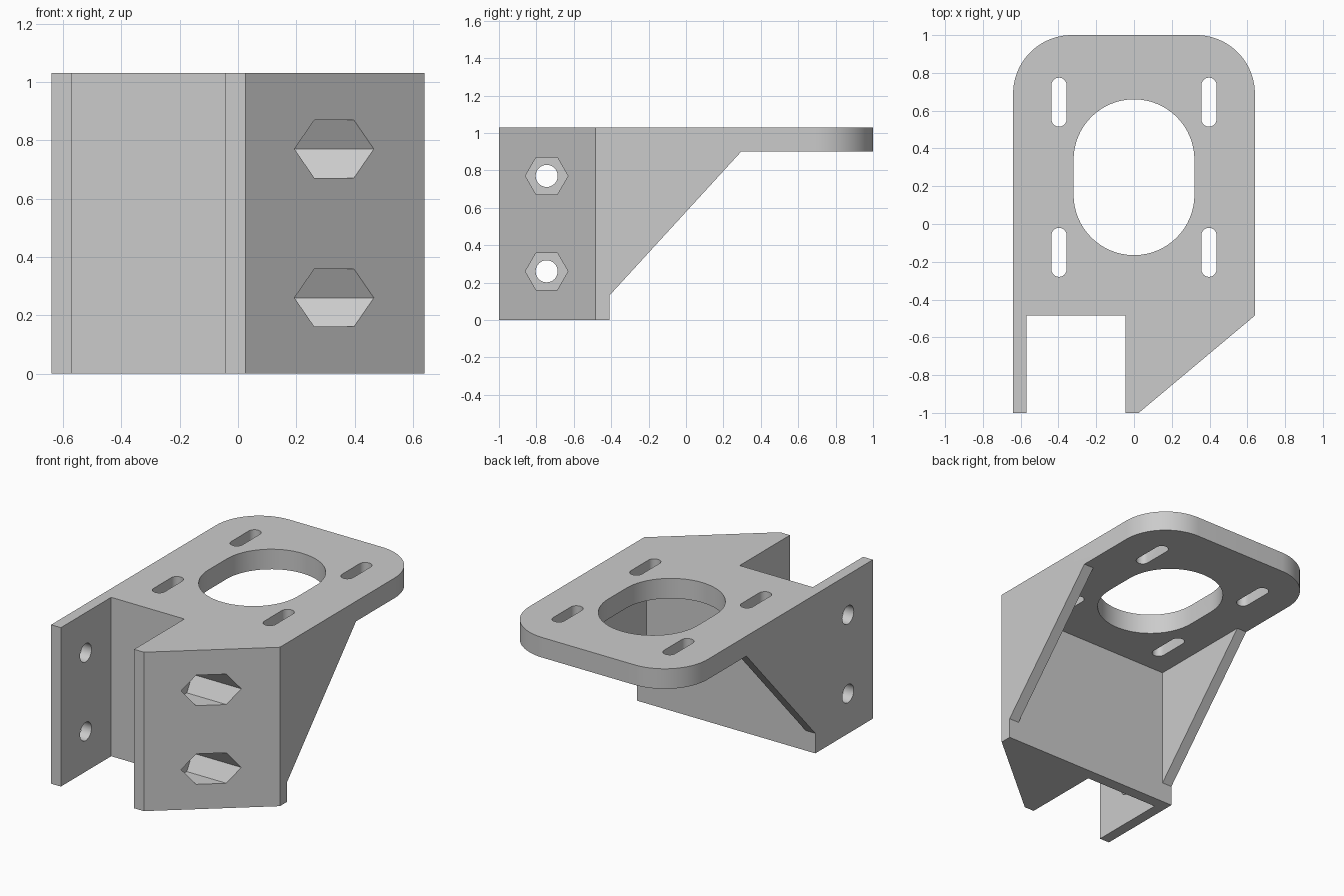
import bpy, bmesh
from math import pi, cos, sin, radians
from mathutils import Vector

cube = bpy.data.objects.get("Cube")
if cube:
    bpy.data.objects.remove(cube, do_unlink=True)

grey = bpy.data.materials.new("light grey")
grey.use_nodes = True
grey.diffuse_color = (0.6, 0.6, 0.6, 1)
grey.node_tree.nodes["Principled BSDF"].inputs["Base Color"].default_value = (0.6, 0.6, 0.6, 1)


def prism(name, outline, axis, start, end):
    """Extrude a 2D outline along z (outline in x, y) or x (outline in y, z)."""
    bm = bmesh.new()
    if axis == "z":
        points = [Vector((a, b, start)) for a, b in outline]
        move = Vector((0, 0, end - start))
    else:
        points = [Vector((start, a, b)) for a, b in outline]
        move = Vector((end - start, 0, 0))
    face = bm.faces.new([bm.verts.new(p) for p in points])
    new = bmesh.ops.extrude_face_region(bm, geom=[face])["geom"]
    bmesh.ops.translate(bm, vec=move, verts=[v for v in new if isinstance(v, bmesh.types.BMVert)])
    bmesh.ops.recalc_face_normals(bm, faces=bm.faces)
    mesh = bpy.data.meshes.new(name)
    bm.to_mesh(mesh)
    bm.free()
    mesh.materials.append(grey)
    obj = bpy.data.objects.new(name, mesh)
    bpy.context.collection.objects.link(obj)
    return obj


def arc(cx, cy, r, a0, a1, n):
    return [(cx + r * cos(a0 + (a1 - a0) * i / n), cy + r * sin(a0 + (a1 - a0) * i / n))
            for i in range(n + 1)]


def slot(cx, low, high, r, n):
    return arc(cx, high - r, r, 0, pi, n) + arc(cx, low + r, r, pi, 2 * pi, n)


def combine(target, tool, operation):
    mod = target.modifiers.new("Boolean", "BOOLEAN")
    mod.operation, mod.solver, mod.object = operation, "EXACT", tool
    bpy.context.view_layer.objects.active = target
    bpy.ops.object.modifier_apply(modifier=mod.name)
    bpy.data.objects.remove(tool, do_unlink=True)


W, TOP, BACK, WALL = 0.64, 1.03, -0.41, -0.485

# Upright channel: thin side cheek, rear wall and solid wedge
bracket = prism("motor_bracket", [
    (-W, -1), (-0.57, -1), (-0.57, WALL), (-0.045, WALL), (-0.045, -1),
    (0.025, -1), (W, WALL), (W, BACK), (-W, BACK)], "z", 0, TOP)

# Mounting plate with rounded rear corners
R = 0.31
plate = prism("mounting_plate", [(-W, BACK), (W, BACK)]
              + arc(W - R, 1 - R, R, 0, pi / 2, 20)
              + arc(R - W, 1 - R, R, pi / 2, pi, 20), "z", 0.9, TOP)
combine(bracket, plate, "UNION")

# Triangular side gussets
for x0, x1 in ((-W, -0.57), (0.57, W)):
    gusset = prism("gusset", [(BACK, 0.13), (0.295, 0.9), (BACK, 0.9)], "x", x0, x1)
    combine(bracket, gusset, "UNION")

# Large oval opening and four adjustment slots
combine(bracket, prism("opening", slot(0, -0.165, 0.66, 0.32, 32), "z", 0.8, 1.2), "DIFFERENCE")
for x in (-0.397, 0.397):
    for low in (-0.28, 0.515):
        combine(bracket, prism("slot", slot(x, low, low + 0.26, 0.04, 12), "z", 0.8, 1.2), "DIFFERENCE")

# Bolt holes with hexagonal nut pockets
for z in (0.26, 0.77):
    hole = prism("bolt_hole", arc(-0.745, z, 0.059, 0, 2 * pi, 32)[:-1], "x", -1, 0.2)
    combine(bracket, hole, "DIFFERENCE")
    pocket = prism("nut_pocket", arc(-0.745, z, 0.114, 0, 2 * pi, 6)[:-1], "x", 0.115, 1)
    combine(bracket, pocket, "DIFFERENCE")

bpy.ops.object.select_all(action="DESELECT")
bracket.select_set(True)
bpy.context.view_layer.objects.active = bracket
bpy.ops.object.shade_smooth_by_angle(angle=radians(30))
